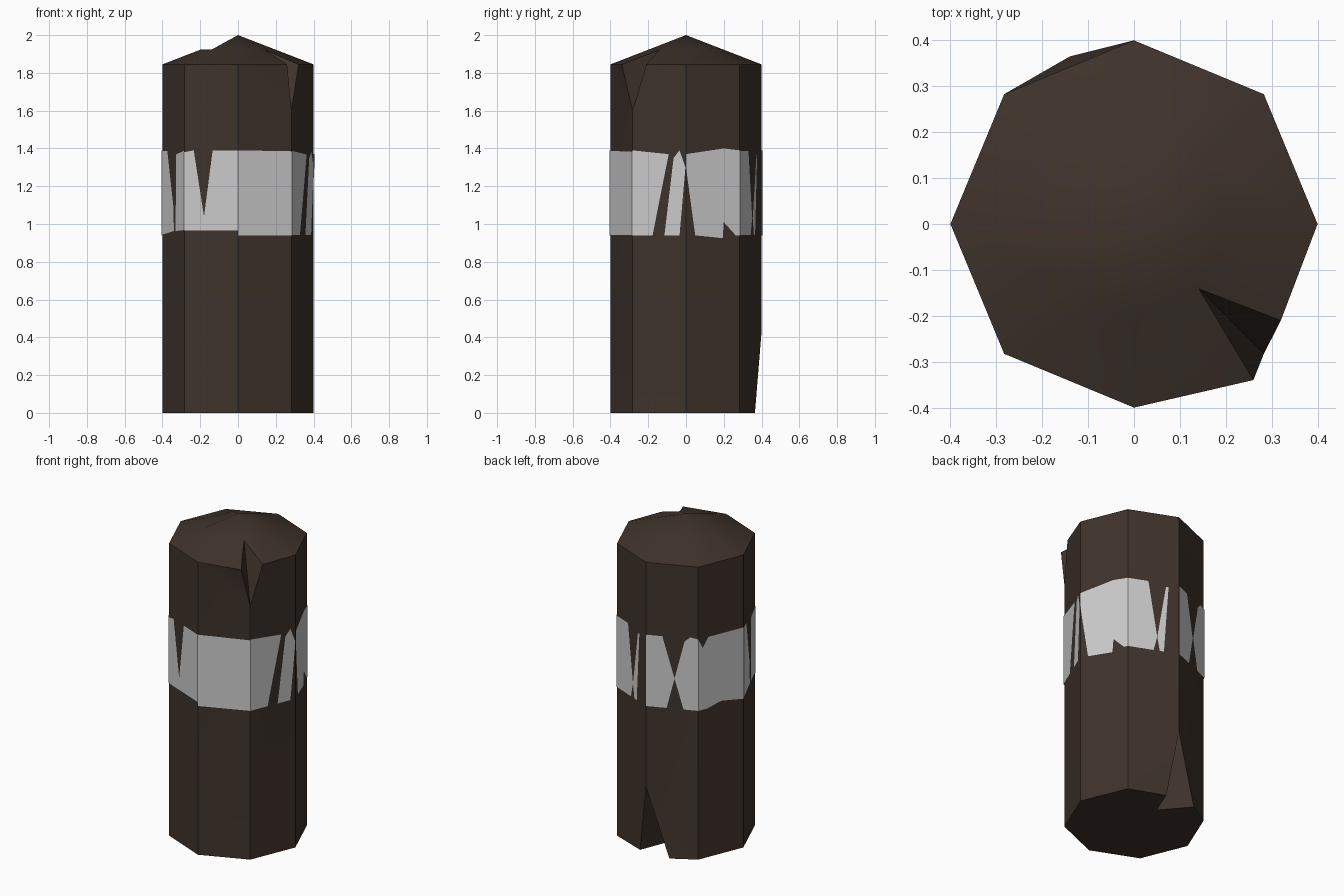
import bpy, bmesh
from math import sin, cos, pi

if "Cube" in bpy.data.objects:
    bpy.data.objects.remove(bpy.data.objects["Cube"])


def at(i, r, z):
    a = i * pi / 4
    return (r * cos(a), r * sin(a), z)


def finish(name, bm, smooth=False):
    me = bpy.data.meshes.new(name)
    bm.to_mesh(me)
    bm.free()
    ob = bpy.data.objects.new(name, me)
    bpy.context.collection.objects.link(ob)
    if smooth:
        bpy.context.view_layer.objects.active = ob
        ob.select_set(True)
        bpy.ops.object.shade_smooth_by_angle()
        ob.select_set(False)
    return ob


# Octagonal wooden post with a low pointed cap
R, RIM, TOP = 0.4, 1.845, 2.0
bm = bmesh.new()
V = bm.verts.new
bot = [V(at(i, R, 0)) if i != 2 else None for i in range(8)]
rim = [V(at(i, R, RIM)) if i != 7 else None for i in range(8)]
cap = [V(at(i, R / 2, (RIM + TOP) / 2)) for i in range(8)]
apex = V((0, 0, TOP))

# Split in the front right top corner, and in the back bottom corner
top_l, top_r = V((0.26, -0.34, RIM)), V((0.32, -0.21, RIM))
top_end = V(at(7, R, 1.6))
low_r, low_l = V((0.065, 0.365, 0)), V((-0.14, 0.365, 0))
low_end, low_in = V(at(2, R, 0.43)), V((0, 0.2, 0))

F = bm.faces.new
for i in range(8):
    j = (i + 1) % 8
    r0, r1 = rim[i] or top_r, rim[j] or top_l
    F((r0, r1, cap[j], cap[i]))
    if i not in (3, 4):
        F((cap[i], cap[j], apex))
    # Side faces, with a flap triangle next to a split
    if i == 6:
        F((bot[6], bot[7], top_end, rim[6]))
        F((rim[6], top_end, top_l))
    elif i == 7:
        F((bot[7], bot[0], rim[0], top_end))
        F((top_end, rim[0], top_r))
    elif i == 1:
        F((bot[1], low_end, rim[2], rim[1]))
        F((bot[1], low_r, low_end))
    elif i == 2:
        F((low_end, bot[3], rim[3], rim[2]))
        F((low_l, bot[3], low_end))
    else:
        F((bot[i], bot[j], rim[j], rim[i]))

# Shallow dent in the cap
F((cap[3], cap[5], apex))
F((cap[3], cap[4], cap[5]))
# Inner walls of the splits
F((top_l, top_end, cap[7]))
F((top_end, top_r, cap[7]))
F((low_r, low_in, low_end))
F((low_in, low_l, low_end))
# Underside
F([bot[0], bot[7], bot[6], bot[5], bot[4], bot[3], low_l, low_in, low_r, bot[1]])
bmesh.ops.recalc_face_normals(bm, faces=bm.faces)
post = finish("post", bm, True)
wood = bpy.data.materials.new("dark_wood")
wood.diffuse_color = (0.05, 0.033, 0.024, 1)
wood.use_nodes = True
wood.node_tree.nodes["Principled BSDF"].inputs["Base Color"].default_value = wood.diffuse_color
post.data.materials.append(wood)

# Worn painted band: (side, outline as position along the side and height)
B, T = 0.94, 1.39
patches = [
    (0, [(.17, B), (.68, .925), (.7, 1.01), (.92, B), (1, B), (1, T), (.7, 1.4), (0, 1.37), (0, 1.3)]),
    (1, [(0, B), (.5, B), (.57, 1.03), (.4, T), (0, T)]),
    (1, [(.57, 1.03), (.62, B), (.7, B), (.79, 1.37), (.74, 1.37)]),
    (2, [(0, B), (.4, B), (.55, 1.13), (.32, T), (0, T)]),
    (2, [(.55, 1.13), (.72, B), (1, B), (1, T), (.85, 1.4), (.74, 1.37)]),
    (3, [(0, B), (.2, B), (.5, .965), (1, B), (1, T), (.6, T), (.22, T), (.1, 1.33), (0, T)]),
    (4, [(0, B), (.55, .96), (.52, 1.1), (.25, T), (0, T)]),
    (4, [(.6, .96), (1, .965), (1, T), (.62, 1.37)]),
    (5, [(0, .965), (1, .965), (1, T), (.53, T), (.37, 1.04), (.18, T), (0, 1.38)]),
    (6, [(0, B), (1, B), (1, 1.385), (0, T)]),
    (7, [(0, B), (.38, B), (.68, 1.37), (.5, 1.375), (0, T)]),
    (7, [(.6, B), (.88, B), (.99, 1.3), (.88, T), (.77, 1.35)]),
]
bm = bmesh.new()
for side, outline in patches:
    verts = []
    for u, z in outline:
        a, b = at(side, R + 0.004, z), at(side + 1, R + 0.004, z)
        verts.append(bm.verts.new([p + (q - p) * u for p, q in zip(a, b)]))
    bm.faces.new(verts)
finish("painted_band", bm)
